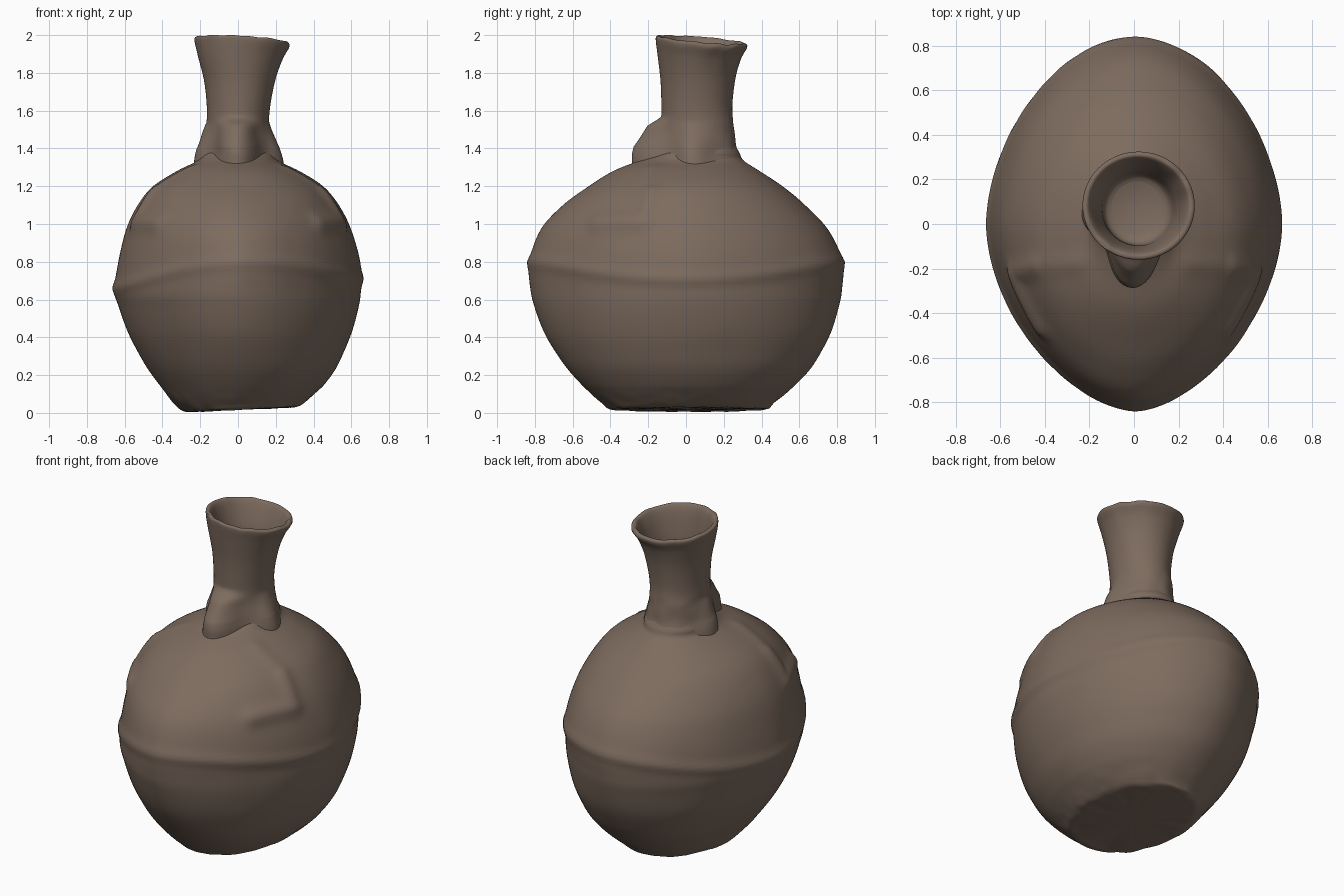
import bpy, bmesh, math
from mathutils import Vector, noise

if "Cube" in bpy.data.objects:
    bpy.data.objects.remove(bpy.data.objects["Cube"])

clay = bpy.data.materials.new("brown_clay")
clay.diffuse_color = (0.205, 0.148, 0.113, 1)
clay.use_nodes = True
clay.node_tree.nodes["Principled BSDF"].inputs["Base Color"].default_value = clay.diffuse_color
SEG = 160


def spline(rows, steps):
    """Catmull-Rom through profile rows."""
    out = []
    for i in range(len(rows) - 1):
        a, b, c, d = (rows[max(0, min(len(rows) - 1, i + k))] for k in (-1, 0, 1, 2))
        for s in range(steps):
            t = s / steps
            out.append([0.5 * (2 * q + (r - p) * t + (2 * p - 5 * q + 4 * r - u) * t * t
                               + (3 * q - p - 3 * r + u) * t ** 3)
                        for p, q, r, u in zip(a, b, c, d)])
    return out + [list(rows[-1])]


def loft(name, rows, steps, shape, cap_start=False, cap_end=False):
    """Rows are z, left, right, front, back, power of the plan curve."""
    bm = bmesh.new()
    rings = []
    for z, xl, xr, yf, yb, power in spline(rows, steps):
        cx, cy = (xl + xr) / 2, (yf + yb) / 2
        a, b = (xr - xl) / 2, (yb - yf) / 2
        ring = []
        for i in range(SEG):
            t = 2 * math.pi * i / SEG
            c, s = math.cos(t), math.sin(t)
            n = power + 0.3 * (2 - power) * s      # front more pointed than back
            r = (abs(c) ** n + abs(s) ** n) ** (-1 / n)
            ring.append(bm.verts.new(shape(Vector((cx + a * c * r, cy + b * s * r, z)), t)))
        rings.append(ring)
    for lo, hi in zip(rings, rings[1:]):
        for i in range(SEG):
            j = (i + 1) % SEG
            bm.faces.new((lo[i], lo[j], hi[j], hi[i]))
    for use, ring in ((cap_start, rings[0][::-1]), (cap_end, rings[-1])):
        if use:
            mid = bm.verts.new(sum((v.co for v in ring), Vector()) / SEG)
            for i in range(SEG):
                bm.faces.new((ring[i], ring[(i + 1) % SEG], mid))
    me = bpy.data.meshes.new(name)
    bm.to_mesh(me)
    bm.free()
    me.materials.append(clay)
    ob = bpy.data.objects.new(name, me)
    bpy.context.collection.objects.link(ob)
    for p in me.polygons:
        p.use_smooth = True
    return ob


# Modelled arms: shoulder, elbow, hand, mirrored left and right
CENTRE = Vector((0, 0, 0.75))
arms = []
for side in (-1, 1):
    pts = [(Vector((side * x, y, z)) - CENTRE).normalized()
           for x, y, z in ((0.24, -0.17, 1.28), (0.45, -0.19, 1.18),
                           (0.56, -0.23, 1.02), (0.43, -0.47, 1.01))]
    arms += [(pts[0], pts[1], 0.008), (pts[1], pts[2], 0.018), (pts[2], pts[3], 0.022)]


def gauss(d, w):
    return math.exp(-(d / w) ** 2)


def clamp(v):
    return max(0, min(1, v))


def body_shape(p, t):
    d = (p - CENTRE).normalized()
    out = Vector((math.cos(t), math.sin(t), 0))
    # arms
    h = 0
    for a, b, amp in arms:
        k = clamp((d - a).dot(b - a) / (b - a).length_squared)
        h = max(h, amp * gauss((d - a.lerp(b, k)).length, 0.075))
    q = p + d * h
    # seam around the belly, dipping at the sides
    seam = 0.685 + 0.115 * math.sin(t) ** 2 + 0.025 * math.cos(t)
    q += out * (0.012 * gauss(p.z - seam, 0.035))
    # worn, slightly tilted foot
    foot = clamp(1 - p.z / 0.14)
    q.z += foot * (0.045 * (p.x + 0.25) + 0.006 * noise.noise(p * 14))
    q += out * (0.008 * foot * noise.noise(p * 9) + 0.003 * noise.noise(p * 4))
    q.z = max(q.z, 0)
    return q


loft("body", [
    (0.006, -0.22, 0.24, -0.34, 0.36, 2),
    (0.01, -0.28, 0.31, -0.41, 0.43, 2),
    (0.04, -0.325, 0.36, -0.445, 0.465, 2),
    (0.13, -0.40, 0.44, -0.535, 0.56, 1.98),
    (0.23, -0.475, 0.515, -0.625, 0.655, 1.95),
    (0.33, -0.535, 0.565, -0.695, 0.72, 1.9),
    (0.43, -0.585, 0.605, -0.752, 0.77, 1.85),
    (0.55, -0.627, 0.637, -0.80, 0.805, 1.8),
    (0.65, -0.652, 0.65, -0.825, 0.825, 1.77),
    (0.80, -0.635, 0.648, -0.83, 0.83, 1.76),
    (0.97, -0.592, 0.60, -0.77, 0.752, 1.8),
    (1.10, -0.53, 0.535, -0.65, 0.63, 1.87),
    (1.20, -0.45, 0.45, -0.515, 0.51, 1.95),
    (1.28, -0.325, 0.325, -0.385, 0.39, 2),
    (1.335, -0.215, 0.215, -0.25, 0.305, 2),
    (1.38, -0.19, 0.193, -0.15, 0.28, 2),
    (1.43, -0.165, 0.165, -0.12, 0.25, 2)], 7, body_shape, cap_start=True)


def neck_shape(p, t):
    out = Vector((math.cos(t), math.sin(t), 0))
    # pinched face lug at the front, flat ears at the sides
    fade = clamp((1.575 - p.z) / 0.06)
    fade = fade * fade * (3 - 2 * fade)
    front = t - 1.5 * math.pi
    grow = 0.07 + 0.07 * clamp((1.53 - p.z) / 0.12)
    h = fade * grow * gauss(front + 0.03, 0.45)
    for ear in (math.pi * 1.05, math.pi * 1.95):
        gap = (t - ear + math.pi) % (2 * math.pi) - math.pi
        h += 0.042 * clamp((1.54 - p.z) / 0.14) * gauss(gap, 0.4)
    q = p + out * (h + 0.005 * fade * noise.noise(p * 12))
    # uneven rim, lower at the back and right
    rim = clamp((p.z - 1.8) / 0.15)
    q.z += rim * (-0.065 * (p.x - 0.03) - 0.085 * (p.y - 0.08) + 0.01 * noise.noise(out * 3))
    q.z = min(q.z, 2.0)
    return q


loft("neck", [
    (1.27, -0.205, 0.21, -0.15, 0.30, 2),
    (1.36, -0.19, 0.195, -0.145, 0.28, 2),
    (1.42, -0.178, 0.18, -0.135, 0.264, 2),
    (1.52, -0.168, 0.165, -0.13, 0.253, 2),
    (1.62, -0.165, 0.17, -0.13, 0.245, 2),
    (1.76, -0.18, 0.197, -0.135, 0.26, 2),
    (1.88, -0.212, 0.237, -0.15, 0.29, 2),
    (1.95, -0.23, 0.27, -0.16, 0.322, 2),
    (1.972, -0.226, 0.267, -0.156, 0.32, 2),
    (1.97, -0.205, 0.245, -0.135, 0.30, 2),
    (1.92, -0.18, 0.222, -0.115, 0.275, 2),
    (1.82, -0.148, 0.192, -0.098, 0.242, 2),
    (1.71, -0.135, 0.165, -0.09, 0.222, 2),
    (1.68, -0.10, 0.13, -0.05, 0.19, 2)], 6, neck_shape, cap_end=True)
